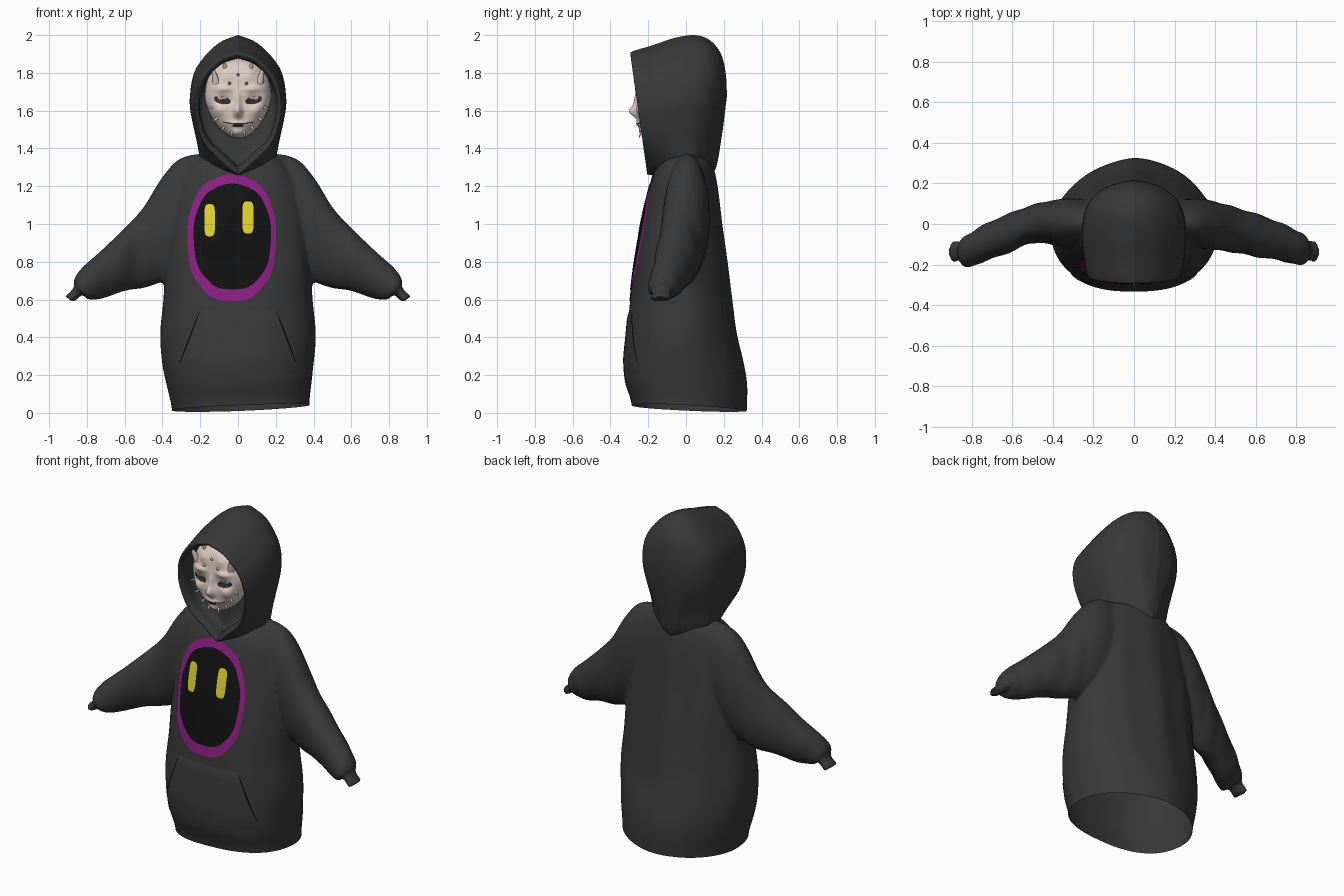
import bpy, bmesh, math
from mathutils import Vector

if "Cube" in bpy.data.objects:
    bpy.data.objects.remove(bpy.data.objects["Cube"])


def material(name, rgb):
    m = bpy.data.materials.new(name)
    m.diffuse_color = (*rgb, 1)
    m.use_nodes = True
    m.node_tree.nodes["Principled BSDF"].inputs["Base Color"].default_value = m.diffuse_color
    return m


CLOTH = material("charcoal cloth", (0.04, 0.04, 0.04))
BLACK = material("black print", (0.006, 0.006, 0.006))
PURPLE = material("purple print", (0.27, 0.013, 0.235))
YELLOW = material("yellow print", (0.72, 0.64, 0.03))
SKIN = material("pale skin", (0.74, 0.61, 0.55))
SHADE = material("dark face paint", (0.03, 0.025, 0.025))


def curve(table, k):
    """Smooth lookup in rows of (key, value, value, ...)."""
    n = len(table)
    k = min(max(k, table[0][0]), table[-1][0])
    i = max(j for j in range(n - 1) if table[j][0] <= k)
    a, b = table[i], table[i + 1]
    p, q = table[max(i - 1, 0)], table[min(i + 2, n - 1)]
    h = b[0] - a[0]
    t = (k - a[0]) / h
    out = []
    for c in range(1, len(a)):
        m0 = (b[c] - p[c]) / (b[0] - p[0]) * h
        m1 = (q[c] - a[c]) / (q[0] - a[0]) * h
        out.append((2*t**3 - 3*t*t + 1) * a[c] + (t**3 - 2*t*t + t) * m0
                   + (3*t*t - 2*t**3) * b[c] + (t**3 - t*t) * m1)
    return out


def finish(name, bm, mats, angle=40):
    mesh = bpy.data.meshes.new(name)
    bm.to_mesh(mesh)
    bm.free()
    for m in mats:
        mesh.materials.append(m)
    ob = bpy.data.objects.new(name, mesh)
    bpy.context.collection.objects.link(ob)
    bpy.context.view_layer.objects.active = ob
    ob.select_set(True)
    bpy.ops.object.shade_smooth_by_angle(angle=math.radians(angle))
    ob.select_set(False)
    return ob


def skin_rows(bm, rings, closed=True):
    rows = [[bm.verts.new(p) for p in ring] for ring in rings]
    n = len(rows[0])
    for a, b in zip(rows, rows[1:]):
        for i in range(n if closed else n - 1):
            j = (i + 1) % n
            bm.faces.new((a[i], a[j], b[j], b[i]))
    bmesh.ops.remove_doubles(bm, verts=bm.verts, dist=1e-5)
    bmesh.ops.recalc_face_normals(bm, faces=bm.faces)


def loft(name, rings, mats, closed=True, rule=None, angle=40):
    """Skin a list of equal-length point rows."""
    bm = bmesh.new()
    skin_rows(bm, rings, closed)
    if rule:
        for f in bm.faces:
            f.material_index = rule(f.calc_center_median())
    return finish(name, bm, mats, angle)


def spow(v, e):
    return math.copysign(abs(v) ** e, v)


def pole(ring):
    return [sum((Vector(p) for p in ring), Vector()) / len(ring)] * len(ring)


# Torso: height, half width, front y, back y
TORSO = [(-.06, .365, -.285, .32), (0.04, .365, -.29, .322), (0.16, .385, -.325, .322),
         (0.28, .403, -.325, .30), (0.42, .412, -.312, .265), (0.6, .395, -.295, .24),
         (0.8, .385, -.27, .215), (1.0, .365, -.235, .188), (1.2, .32, -.19, .165),
         (1.3, .27, -.155, .145), (1.36, .20, -.10, .12), (1.4, .08, -.03, .06)]
FRONT_P, BACK_P = 2.5, 1.85


def front(x, z, gap=0.0):
    w, yf, yb = curve(TORSO, z)
    return yf * (1 - min(abs(x) / w, 1) ** FRONT_P) ** (1 / FRONT_P) - gap


body = bmesh.new()
rings = []
for i in range(60):
    z = -.06 + 1.46 * i / 59
    w, yf, yb = curve(TORSO, z)
    tilt, shift = max(0, 1 - z / 0.4), 0.016 * max(0, 1 - max(z, 0) / .25)
    ring = []
    for j in range(80):
        a = math.tau * j / 80
        s, p = math.sin(a), (BACK_P if math.sin(a) > 0 else FRONT_P)
        x, y = w * spow(math.cos(a), 2 / p), (yb if s > 0 else -yf) * spow(s, 2 / p)
        if s > 0:  # soft folds down the back
            y += 0.006 * s * math.cos(x * 26) * math.sin(math.pi * max(z, 0) / 1.4)
        ring.append((x + shift, y, z + tilt * (0.04 * x - 0.05 * y + 0.005)))
    rings.append(ring)
skin_rows(body, [pole(rings[0])] + rings + [pole(rings[-1])])

# Sleeves: key, top x, top z, bottom x, bottom z, centre y, half depth
SLEEVE = [(0, .08, 1.385, .15, .85, .01, .09), (1, .29, 1.355, .31, .74, .005, .12),
          (2, .40, 1.25, .41, .69, -.01, .12), (3, .50, 1.09, .50, .66, -.03, .112),
          (4, .60, .98, .60, .645, -.055, .107), (5, .73, .855, .70, .61, -.085, .095),
          (6, .83, .765, .76, .598, -.115, .085), (7, .87, .70, .80, .603, -.127, .073),
          (7.5, .868, .667, .822, .628, -.13, .053), (8, .885, .645, .845, .607, -.132, .051),
          (8.6, .915, .617, .872, .585, -.135, .058)]
for side in (1, -1):
    rings = []
    for i in range(53):
        k = 8.6 * i / 52
        tx, tz, bx, bz, y, d = curve(SLEEVE, k)
        crease = 1 + (0.03 * math.sin(k * 5) if 2 < k < 7 else 0)
        if side < 0:  # this arm swings forward later and is slimmer at the top
            y += .03 * math.exp(-((k - 3) / 1.3) ** 2) - .012 * math.exp(-((k - 6.5) / 1) ** 2)
            d -= .018 * math.exp(-((k - 3) / 1.3) ** 2)
        ring = []
        for j in range(32):
            a = math.tau * j / 32
            u = (1 + math.cos(a)) / 2
            ring.append((side * (bx + (tx - bx) * u), y + d * crease * math.sin(a), bz + (tz - bz) * u))
        rings.append(ring)
    part = bmesh.new()
    skin_rows(part, [pole(rings[0])] + rings + [pole(rings[-1])])
    temp = bpy.data.meshes.new("sleeve")
    part.to_mesh(temp)
    part.free()
    body.from_mesh(temp)
    bpy.data.meshes.remove(temp)

# Fuse torso and sleeves into one cloth skin, then cut the hem open
raw = finish("garment_blank", body, [CLOTH])
fuse = raw.modifiers.new("fuse", 'REMESH')
fuse.mode, fuse.voxel_size = 'VOXEL', 0.011
soft = raw.modifiers.new("soften", 'SMOOTH')
soft.factor, soft.iterations = 0.5, 8
fused = bpy.data.meshes.new_from_object(raw.evaluated_get(bpy.context.evaluated_depsgraph_get()))
bpy.data.objects.remove(raw)
bm = bmesh.new()
bm.from_mesh(fused)
bmesh.ops.bisect_plane(bm, geom=bm.verts[:] + bm.edges[:] + bm.faces[:], plane_co=(0, 0, .026),
                       plane_no=(-.04, .05, 1), clear_inner=True)
finish("hoodie_body", bm, [CLOTH], 60)

# Hood: key, top y, bottom y, top z, bottom z, half width, blend opening > head > nape
HOOD = [(0, -.12, -.12, 1.70, 1.55, .0, 0), (1, -.13, -.13, 1.86, 1.33, .185, 0),
        (2, -.26, -.185, 1.878, 1.295, .205, 0), (3, -.293, -.205, 1.897, 1.265, .225, 0),
        (4, -.28, -.19, 1.915, 1.26, .235, .2), (5, -.18, -.12, 1.945, 1.25, .25, .6),
        (6, -.06, -.02, 1.985, 1.25, .256, 1), (7, .05, .05, 2.0, 1.25, .246, 1.1),
        (8, .13, .10, 1.97, 1.25, .215, 1.5), (9, .185, .14, 1.90, 1.27, .155, 1.9),
        (10, .21, .165, 1.80, 1.32, .095, 2), (11, .217, .195, 1.68, 1.5, .0, 2)]
OPENING = [(0, 0), (.1, .3), (.25, .75), (.42, .95), (.58, 1), (.75, .9), (.88, .64), (.96, .36), (1, 0)]
HEAD = [(0, 0), (.05, .55), (.12, .76), (.25, .85), (.45, .97), (.55, 1), (.75, .9), (.88, .62), (.96, .32), (1, 0)]
NAPE = [(0, 0), (.05, .3), (.12, .42), (.25, .55), (.45, .85), (.6, 1), (.75, .95), (.88, .7), (.96, .4), (1, 0)]
rings = []
for i in range(67):
    yt, yb, zt, zb, w, p = curve(HOOD, i / 6)
    lo, hi, m = (OPENING, HEAD, p) if p < 1 else (HEAD, NAPE, p - 1)
    ring = []
    for j in range(64):
        a = math.tau * j / 64
        f = (1 - math.cos(a)) / 2
        wide = (1 - m) * curve(lo, f)[0] + m * curve(hi, f)[0]
        ring.append((math.copysign(w * wide, math.sin(a)), yb + (yt - yb) * f, zb + (zt - zb) * f))
    rings.append(ring)
loft("hood", rings, [CLOTH], angle=60)

# Face: domed disc shaped by soft bumps (x, z, x spread, z spread, height)
BUMPS = [(0, 1.595, .022, .03, .038), (0, 1.65, .016, .05, .015), (0, 1.53, .05, .016, .012),
         (0, 1.475, .045, .03, .025)]
for s in (-1, 1):
    BUMPS += [(s * .08, 1.715, .045, .018, .014), (s * .08, 1.655, .04, .022, -.016),
              (s * .1, 1.60, .03, .03, .012), (s * .06, 1.79, .03, .03, .008)]


def face_y(x, z, r):
    y = -.14 - .12 * math.sqrt(max(0, 1 - r ** 4))
    return y - sum(h * math.exp(-((x - bx) / sx) ** 2 - ((z - bz) / sz) ** 2) for bx, bz, sx, sz, h in BUMPS)


def face_point(r, a):
    e = .85 if math.sin(a) > 0 else 1
    z = 1.665 + .213 * r * spow(math.sin(a), e)
    x = .176 * r * spow(math.cos(a), e) * (1 - .2 * max(0, -math.sin(a)) * r)
    return Vector((x, face_y(x, z, r), z))


def face_paint(c):
    x, z = abs(c.x), c.z
    eye = ((x - .082) / .045) ** 2 + ((z - 1.655 - .15 * (x - .082)) / .02) ** 2 < 1
    lid = ((x - .085) / .024) ** 2 + ((z - 1.667) / .007) ** 2 < 1
    smile = x < .08 and abs(z - 1.53 - 1.5 * x * x) < .0035
    lips = (x / .028) ** 2 + ((z - 1.522) / .011) ** 2 < 1
    return int((eye and not lid) or smile or lips)


loft("face", [[face_point(r / 60, math.tau * j / 140) for j in range(140)] for r in range(61)],
     [SKIN, SHADE], rule=face_paint)


def spike(name, base, direction, radius, length):
    d = Vector(direction).normalized()
    u = d.orthogonal().normalized()
    v = d.cross(u)
    rows = []
    for t in (-.2, .35, .7, 1):
        rows.append([base + d * length * t + (u * math.cos(a) + v * math.sin(a)) * radius * (1 - max(t, 0))
                     for a in (math.tau * k / 10 for k in range(10))])
    loft(name, rows, [SKIN])


# Horns on the brow, forehead studs and chin spikes
for s in (-1, 1):
    spike("brow_horn", face_point(.78, math.pi / 2 - s * 1.0), (s * .25, -.4, 1), .022, .085)
    spike("crown_horn", face_point(.85, math.pi / 2 - s * .42), (s * .2, -.6, 1), .012, .045)
    spike("forehead_stud", Vector((s * .045, face_y(.045, 1.745, .4), 1.745)), (0, -1, .3), .010, .02)
    for a in (.25, .6, .95, 1.3):
        spike("chin_spike", face_point(.86, -math.pi / 2 + s * a), (s * math.sin(a), -.5, -math.cos(a)), .008, .04)
spike("forehead_stud", Vector((0, face_y(0, 1.79, .6), 1.79)), (0, -1, .3), .010, .02)


def patch(name, cx, cz, hw, hh, power, gap, mat, wobble=0.0, steps=14):
    """Rounded print that follows the chest."""
    rings = []
    for i in range(steps + 1):
        ring = []
        for j in range(72):
            a = math.tau * j / 72
            k = i / steps * (1 + wobble * math.sin(9 * a))
            x = cx + hw * k * spow(math.cos(a), 2 / power)
            z = cz + hh * k * spow(math.sin(a), 2 / power)
            ring.append((x, front(x, z, gap), z))
        rings.append(ring)
    loft(name, rings, [mat])


# Chest print: purple border, black head, yellow eyes
patch("print_border", -.033, .925, .235, .335, 2.3, .004, PURPLE, .008)
patch("print_head", -.03, .932, .205, .280, 2.3, .007, BLACK, .008)
patch("print_eye_left", -.15, 1.02, .028, .085, 4, .0095, YELLOW, steps=4)
patch("print_eye_right", .053, 1.035, .03, .085, 4, .0095, YELLOW, steps=4)

# Front pocket panel fading into the belly, with slanted hand slits
rows = []
for i in range(25):
    z = .16 + .40 * i / 24
    w = .31 if z < .25 else .31 - .115 * (z - .25) / .31
    gap = -.004 + .012 * min(1, (.56 - z) / .06, (z - .16) / .12)
    rows.append([(x, front(x, z, gap), z) for x in (w * (k / 16 - 1) for k in range(33))])
loft("pocket", rows, [CLOTH], closed=False)
for s in (-1, 1):
    rows = []
    for i in range(17):
        t = i / 16
        z, x, w = .26 + .28 * t, s * (.309 - .107 * t), .004 * math.sin(math.pi * t) + .001
        rows.append([(x + d, front(x + d, z, .0095), z) for d in (-w, 0, w)])
    loft("pocket_slit", rows, [BLACK], closed=False)
